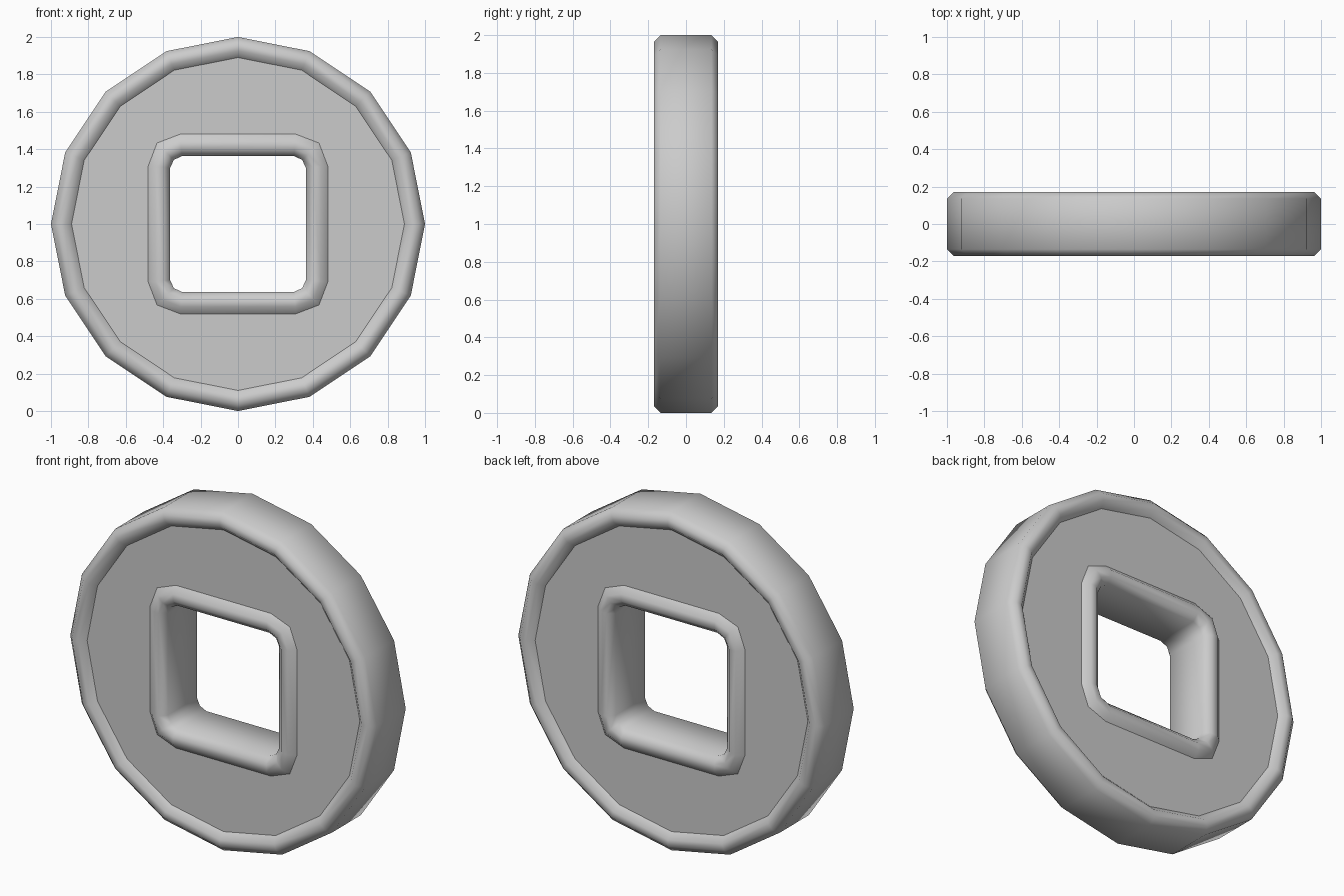
import bpy, bmesh, math
from mathutils import Vector

cube = bpy.data.objects.get("Cube")
if cube:
    bpy.data.objects.remove(cube, do_unlink=True)

CREST, FACE = 0.17, 0.135      # half depths of the rims and of the flat faces
CENTRE = 1.0

# One grey metal
metal = bpy.data.materials.new("grey metal")
metal.use_nodes = True
grey = (0.6, 0.6, 0.6, 1)
metal.diffuse_color = grey
metal.node_tree.nodes["Principled BSDF"].inputs["Base Color"].default_value = grey


def circle(radius):
    return [Vector((radius * math.sin(i * math.tau / 16), radius * math.cos(i * math.tau / 16)))
            for i in range(16)]


def square(half, flat, corner):
    """Square outline with three points at each corner."""
    points = []
    for k in range(4):
        for a, b in ((flat, half), (corner, corner), (half, flat)):
            for _ in range(k):
                a, b = b, -a
            points.append(Vector((a, b)))
    return points


bm = bmesh.new()


def ring(outline, y):
    return [bm.verts.new((p.x, y, CENTRE + p.y)) for p in outline]


def skin(a, b):
    for i in range(len(a)):
        j = (i + 1) % len(a)
        bm.faces.new((a[i], a[j], b[j], b[i])).smooth = True


def rim(wall, edge):
    """Raised rim on both sides, joined through the coin along the wall outline.
    Returns the rings where the rim meets the flat faces."""
    rings = []
    for side in (-1, 1):
        rings.append([ring([w.lerp(e, t) for w, e in zip(wall, edge)], side * y)
                      for t, y in ((0, FACE), (0.32, CREST), (0.68, CREST), (1, FACE))])
        for a, b in zip(rings[-1], rings[-1][1:]):
            skin(a, b)
    skin(rings[0][0], rings[1][0])
    return rings[0][3], rings[1][3]


# Outer rim, and the rim around the square hole
outer = rim(circle(1.0), circle(0.89))
inner = rim(square(0.363, 0.30, 0.343), square(0.48, 0.31, 0.433))

# Flat faces between the rims, with a crisp border
for loops in zip(outer, inner):
    border = [bm.edges.get((loop[i - 1], loop[i])) for loop in loops for i in range(len(loop))]
    made = bmesh.ops.triangle_fill(bm, use_beauty=True, edges=border)
    for item in made["geom"]:
        if isinstance(item, bmesh.types.BMFace):
            item.smooth = False
    for edge in border:
        edge.smooth = False

bmesh.ops.recalc_face_normals(bm, faces=bm.faces)
mesh = bpy.data.meshes.new("coin")
bm.to_mesh(mesh)
bm.free()
mesh.materials.append(metal)
coin = bpy.data.objects.new("coin", mesh)
bpy.context.collection.objects.link(coin)
